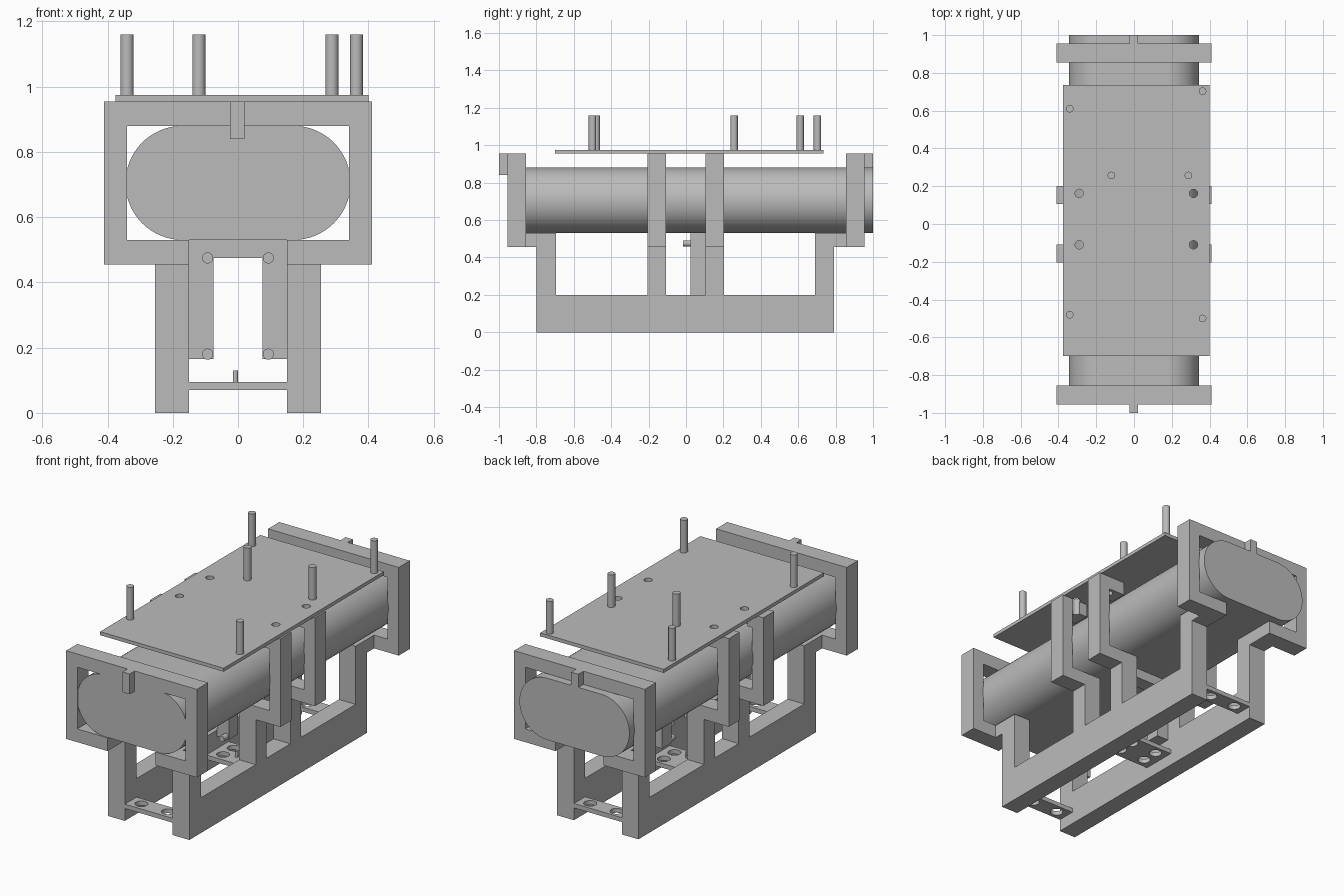
import bpy, bmesh, math
from mathutils import Vector

cube = bpy.data.objects.get("Cube")
if cube:
    bpy.data.objects.remove(cube, do_unlink=True)

grey = bpy.data.materials.new("plain grey")
grey.use_nodes = True
GREY = (0.5, 0.5, 0.5, 1)
grey.diffuse_color = GREY
grey.node_tree.nodes["Principled BSDF"].inputs["Base Color"].default_value = GREY


def finish(bm, name, smooth=False):
    bmesh.ops.recalc_face_normals(bm, faces=bm.faces)
    mesh = bpy.data.meshes.new(name)
    bm.to_mesh(mesh)
    bm.free()
    mesh.materials.append(grey)
    obj = bpy.data.objects.new(name, mesh)
    bpy.context.collection.objects.link(obj)
    bpy.ops.object.select_all(action="DESELECT")
    obj.select_set(True)
    bpy.context.view_layer.objects.active = obj
    if smooth:
        bpy.ops.object.shade_smooth_by_angle(angle=math.radians(30))
    return obj


def extrude(name, points, axis, start, end, smooth=False):
    """Extrude a flat profile along x (points are y, z) or y (points are x, z)."""
    bm = bmesh.new()
    place = (lambda a, b: (start, a, b)) if axis == "x" else (lambda a, b: (a, start, b))
    face = bm.faces.new([bm.verts.new(place(a, b)) for a, b in points])
    new = bmesh.ops.extrude_face_region(bm, geom=[face])["geom"]
    shift = Vector((end - start, 0, 0) if axis == "x" else (0, end - start, 0))
    bmesh.ops.translate(bm, vec=shift, verts=[v for v in new if isinstance(v, bmesh.types.BMVert)])
    return finish(bm, name, smooth)


def box(name, x0, x1, y0, y1, z0, z1):
    return extrude(name, [(x0, z0), (x1, z0), (x1, z1), (x0, z1)], "y", y0, y1)


def rod(name, x, y, z0, z1, radius):
    points = [(radius * math.cos(i * math.tau / 24), radius * math.sin(i * math.tau / 24)) for i in range(24)]
    bm = bmesh.new()
    face = bm.faces.new([bm.verts.new((x + a, y + b, z0)) for a, b in points])
    new = bmesh.ops.extrude_face_region(bm, geom=[face])["geom"]
    bmesh.ops.translate(bm, vec=(0, 0, z1 - z0), verts=[v for v in new if isinstance(v, bmesh.types.BMVert)])
    return finish(bm, name, True)


def drill(obj, holes, z0, z1, radius):
    for x, y in holes:
        cutter = rod("hole_cutter", x, y, z0, z1, radius)
        cutter.hide_render = True
        bpy.context.view_layer.objects.active = obj
        mod = obj.modifiers.new("hole", "BOOLEAN")
        mod.operation, mod.object, mod.solver = "DIFFERENCE", cutter, "EXACT"
        bpy.ops.object.modifier_apply(modifier=mod.name)
        bpy.data.objects.remove(cutter, do_unlink=True)


def mirrored(half):
    return half + [(-x, z) for x, z in reversed(half)]


# Flattened tube
R, CX, CZ = 0.175, 0.17, 0.705
outline = []
for side in (0, 1):
    for i in range(33):
        a = -math.pi / 2 + math.pi * (side + i / 32)
        outline.append(((CX if side == 0 else -CX) + R * math.cos(a), CZ + R * math.sin(a)))
extrude("tube", outline, "y", -0.95, 1.0, True)

# End frames, open at the bottom centre
end_half = [(0.15, 0.53), (0.15, 0.455), (0.41, 0.455), (0.41, 0.955)]
inner_half = [(0.34, 0.88), (0.34, 0.53)]
ring = end_half + [(-x, z) for x, z in reversed(end_half)] + [(-x, z) for x, z in reversed(inner_half)] + inner_half
for name, y in (("front_frame", -0.955), ("back_frame", 0.855)):
    extrude(name, ring, "y", y, y + 0.1)
box("front_tab", -0.025, 0.02, -1.0, -0.955, 0.84, 0.955)
box("back_tab", -0.025, 0.02, 0.955, 1.0, 0.87, 0.955)

# Base rails with upright legs and feet under the end frames
rail = [(-0.8, 0), (0.79, 0), (0.79, 0.455), (0.855, 0.455), (0.855, 0.53), (0.69, 0.53),
        (0.69, 0.2), (-0.695, 0.2), (-0.695, 0.53), (-0.855, 0.53), (-0.855, 0.455), (-0.8, 0.455)]
extrude("left_rail", rail, "x", 0.15, 0.255)
extrude("right_rail", rail, "x", -0.255, -0.15)

# Hooked middle arms and the mounting plate share bolt holes
bolt_holes = [(x, y) for x in (-0.29, 0.315) for y in (-0.11, 0.162)]
arm = [(0.15, 0.2), (0.255, 0.2), (0.255, 0.455), (0.41, 0.455), (0.41, 0.955),
       (0.24, 0.955), (0.24, 0.88), (0.34, 0.88), (0.34, 0.53), (0.15, 0.53)]
for place, y in (("front", -0.205), ("back", 0.105)):
    for side, s in (("left", 1), ("right", -1)):
        obj = extrude(f"{place}_{side}_arm", [(s * x, z) for x, z in arm], "y", y, y + 0.097)
        drill(obj, [h for h in bolt_holes if h[0] * s > 0 and abs(h[1] - y - 0.05) < 0.1], 0.85, 1.0, 0.022)
plate = box("top_plate", -0.375, 0.4, -0.7, 0.735, 0.955, 0.975)
drill(plate, bolt_holes, 0.9, 1.0, 0.022)

# Standing rods on the plate
for i, (x, y) in enumerate([(-0.34, 0.61), (0.363, 0.703), (-0.12, 0.257), (0.288, 0.257),
                            (-0.34, -0.48), (0.363, -0.5)]):
    rod(f"standing_rod_{i + 1}", x, y, 0.97, 1.16, 0.02)

# Cross plates between the rails
for name, y0, y1, rows in (("front_cross_plate", -0.8, -0.695, [-0.747]),
                           ("middle_cross_plate", -0.07, 0.13, [-0.015, 0.08]),
                           ("back_cross_plate", 0.69, 0.79, [0.74])):
    obj = box(name, -0.15, 0.15, y0, y1, 0.07, 0.095)
    drill(obj, [(x, y) for x in (-0.083, 0.083) for y in rows], 0, 0.2, 0.034)
rod("small_pin", -0.008, 0.0, 0.09, 0.13, 0.008)

# Inner bracket below the tube with four studs
bracket = mirrored([(0.15, 0.53), (0.15, 0.165), (0.075, 0.165), (0.075, 0.475)])
extrude("inner_bracket", bracket, "y", 0.025, 0.106)
for x in (-0.093, 0.093):
    for z in (0.18, 0.475):
        circle = [(x + 0.017 * math.cos(i * math.tau / 24), z + 0.017 * math.sin(i * math.tau / 24)) for i in range(24)]
        extrude("bracket_stud", circle, "y", -0.015, 0.03, True)
